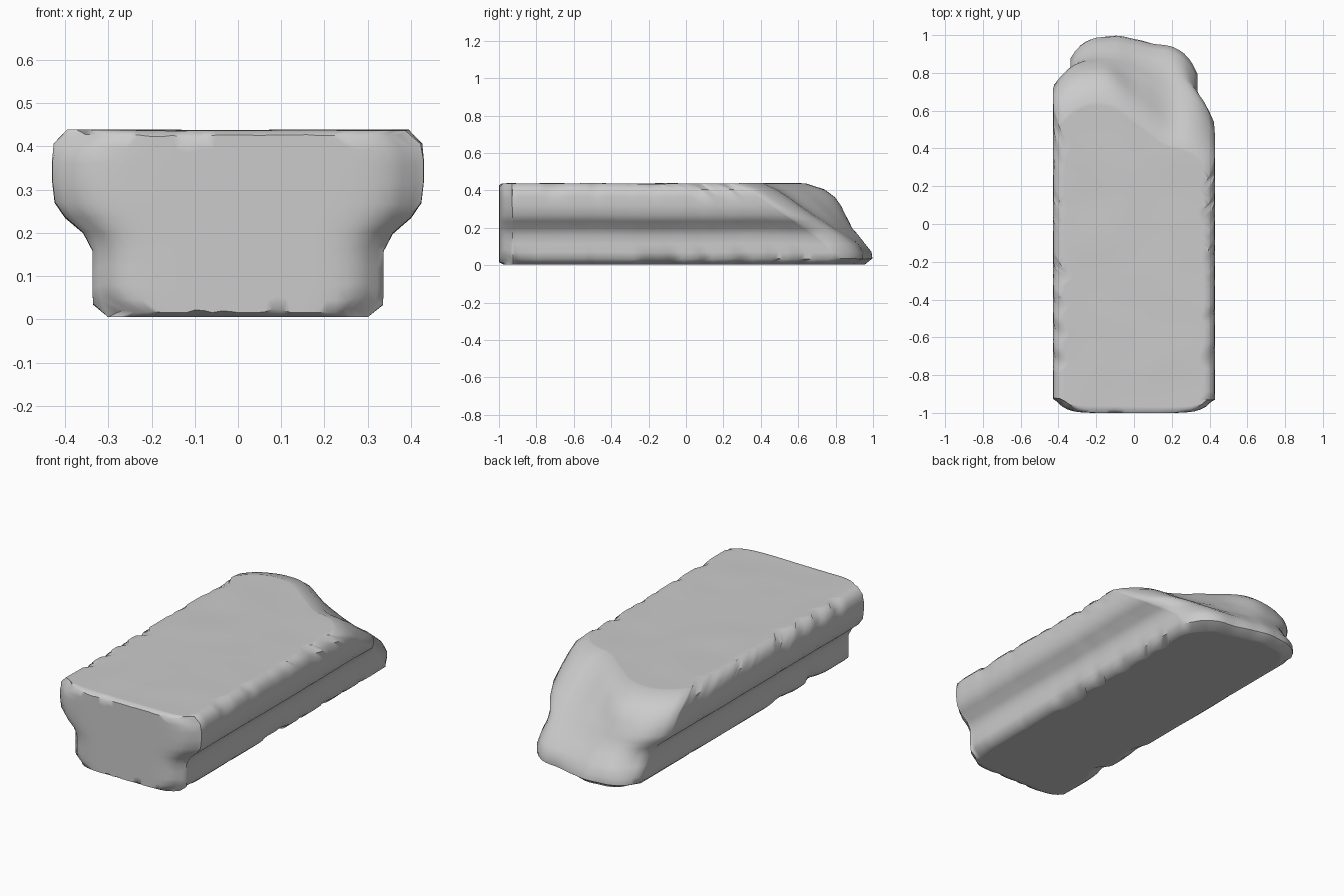
import bpy, bmesh, math
from mathutils import Vector, noise

cube = bpy.data.objects.get("Cube")
if cube:
    bpy.data.objects.remove(cube, do_unlink=True)

# height, half width, back end on the right side, back end on the left side
PROFILE = [
    (0.005, 0.300, 0.960, 0.900), (0.035, 0.335, 1.000, 0.950),
    (0.070, 0.337, 0.995, 0.950), (0.115, 0.337, 0.955, 0.920),
    (0.160, 0.337, 0.920, 0.865), (0.200, 0.358, 0.890, 0.805),
    (0.235, 0.400, 0.880, 0.755), (0.270, 0.424, 0.860, 0.700),
    (0.320, 0.430, 0.830, 0.625), (0.365, 0.430, 0.795, 0.560),
    (0.405, 0.426, 0.745, 0.500), (0.437, 0.395, 0.650, 0.430),
]
NX, NY, NZ = 28, 90, len(PROFILE) - 1


def smooth(a, b, v):
    t = min(1, max(0, (v - a) / (b - a)))
    return t * t * (3 - 2 * t)


def rough(a, b, c):
    return noise.noise(Vector((a, b, c)))


def back_end(u, k):
    """Broken end: a steep shoulder on one side falling to a long slope."""
    right, left = PROFILE[k][2:]
    y = right + (left - right) * smooth(-0.45, 0.55, u)
    y -= (0.12 if u < 0 else 0.16) * abs(u) ** 5
    return y + 0.012 * rough(u * 3, k * 0.4, 5)


def place(i, j, k):
    u, t = 2 * i / NX - 1, j / NY
    z, half = PROFILE[k][:2]
    y = -1 + t * (back_end(u, k) + 1)
    # chipped long edges
    edge = {0: 1, 1: 0.45, NZ - 1: 0.4, NZ: 1}.get(k, 0.06)
    side = 1 if u > 0 else -1
    chip = max(0, rough(y * 9, side * 7.3, 3 if k > 5 else 11))
    half -= edge * 0.085 * chip
    x = u * half
    # softened and chipped front rim
    if j == 0:
        x *= 0.955
        z = 0.22 + (z - 0.22) * (0.95 - 0.12 * max(0, rough(u * 5, 2, k > 5)))
    y += (1 - smooth(0, 0.06, t)) * 0.06 * abs(u) ** 8
    # gentle hewn unevenness
    z += 0.004 * rough(x * 4, y * 4, 1) if 0 < k else 0
    return x, y, max(z, 0)


# Stone block skin made from six gridded sides
bm = bmesh.new()
cache = {}


def vert(*key):
    if key not in cache:
        cache[key] = bm.verts.new(place(*key))
    return cache[key]


size = (NX, NY, NZ)
for axis in range(3):
    a, b = (axis + 1) % 3, (axis + 2) % 3
    for end in (0, size[axis]):
        for p in range(size[a]):
            for q in range(size[b]):
                quad = []
                for dp, dq in ((0, 0), (1, 0), (1, 1), (0, 1)):
                    key = [0, 0, 0]
                    key[axis], key[a], key[b] = end, p + dp, q + dq
                    quad.append(vert(*key))
                bm.faces.new(quad if end else quad[::-1])
bmesh.ops.recalc_face_normals(bm, faces=bm.faces)

mesh = bpy.data.meshes.new("stone_block")
bm.to_mesh(mesh)
bm.free()
block = bpy.data.objects.new("stone_block", mesh)
bpy.context.collection.objects.link(block)

# Plain grey stone
stone = bpy.data.materials.new("grey_stone")
stone.use_nodes = True
grey = (0.6, 0.6, 0.6, 1)
stone.diffuse_color = grey
stone.node_tree.nodes["Principled BSDF"].inputs["Base Color"].default_value = grey
mesh.materials.append(stone)

bpy.context.view_layer.objects.active = block
block.select_set(True)
bpy.ops.object.shade_smooth_by_angle(angle=math.radians(50))
